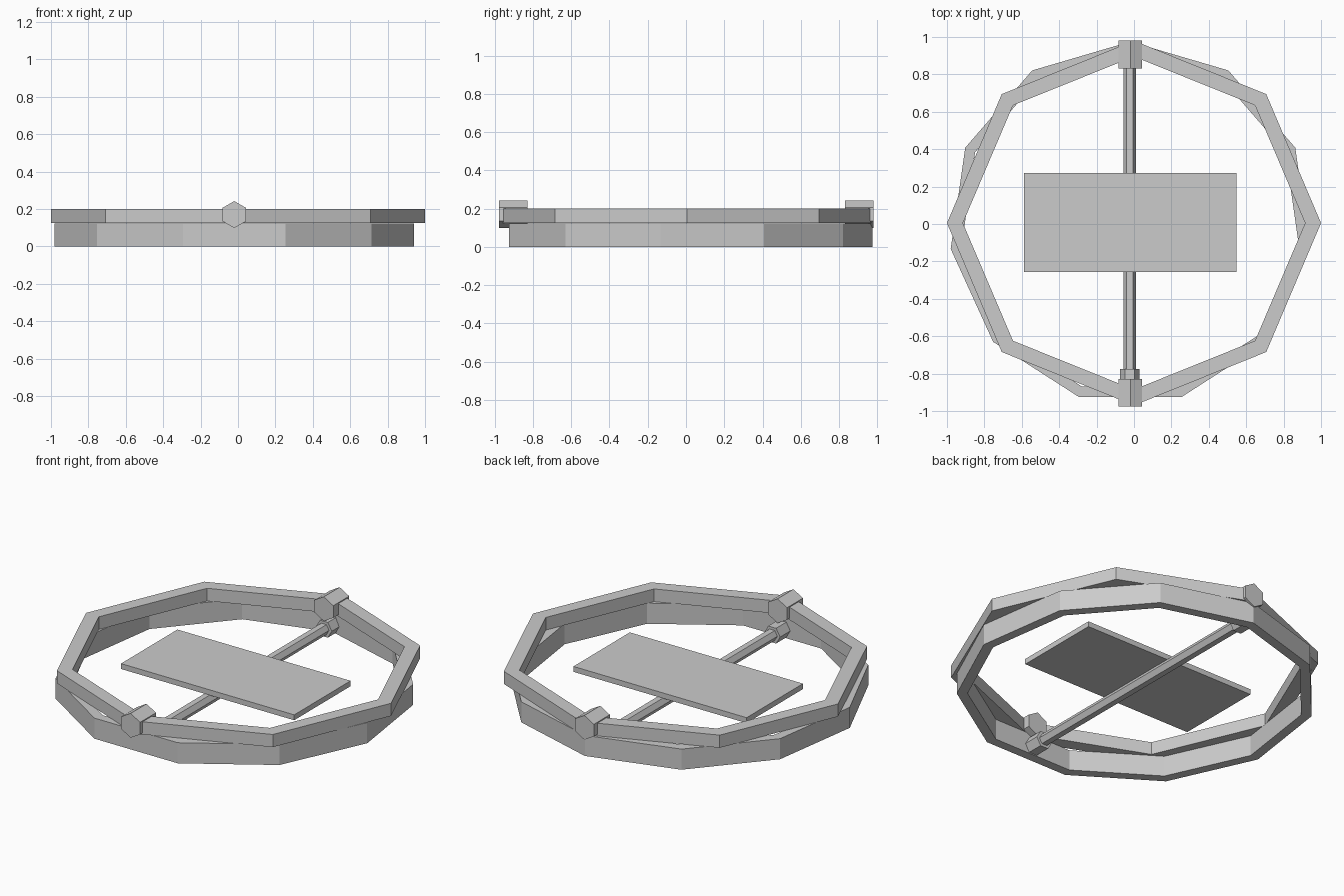
import bpy, bmesh, math
from mathutils import Matrix

if "Cube" in bpy.data.objects:
    bpy.data.objects.remove(bpy.data.objects["Cube"])


def finish(name, bm):
    bmesh.ops.recalc_face_normals(bm, faces=bm.faces)
    me = bpy.data.meshes.new(name)
    bm.to_mesh(me)
    bm.free()
    ob = bpy.data.objects.new(name, me)
    bpy.context.collection.objects.link(ob)
    return ob


def ring(name, sides, start, centre, outer, inner, z0, z1):
    """Faceted band with a rectangular cross-section; outer/inner are (rx, ry)."""
    bm = bmesh.new()
    loops = []
    for i in range(sides):
        a = start + i * 2 * math.pi / sides
        section = [(outer, z0), (outer, z1), (inner, z1), (inner, z0)]
        loops.append([bm.verts.new((centre[0] + r[0] * math.cos(a),
                                    centre[1] + r[1] * math.sin(a), z))
                      for r, z in section])
    for i in range(sides):
        a, b = loops[i], loops[(i + 1) % sides]
        for k in range(4):
            n = (k + 1) % 4
            bm.faces.new((a[k], b[k], b[n], a[n]))
    return finish(name, bm)


def hex_bar(name, x, z, r, y0, y1, point_up):
    """Hexagonal prism running along y."""
    bm = bmesh.new()
    off = math.pi / 2 if point_up else 0
    ends = [[bm.verts.new((x + r * math.cos(off + i * math.pi / 3), y,
                           z + r * math.sin(off + i * math.pi / 3)))
             for i in range(6)] for y in (y0, y1)]
    for e in ends:
        bm.faces.new(e)
    for i in range(6):
        n = (i + 1) % 6
        bm.faces.new((ends[0][i], ends[0][n], ends[1][n], ends[1][i]))
    return finish(name, bm)


# Lower eleven-sided band and upper eight-sided band
ring("lower_ring", 11, math.pi / 2, (-0.02, 0.005), (0.97, 0.97), (0.912, 0.912), 0, 0.122)
ring("upper_ring", 8, 0, (0, 0.005), (1.0, 0.975), (0.915, 0.89), 0.125, 0.2)

# Pivot hubs on the upper ring
hex_bar("front_hub", -0.02, 0.17, 0.072, -0.977, -0.828, True)
hex_bar("back_hub", -0.02, 0.17, 0.072, 0.831, 0.98, True)

# Cross rod with end collars joining the lower ring
hex_bar("cross_rod", -0.022, 0.05, 0.034, -0.85, 0.9, False)
hex_bar("front_collar", -0.022, 0.05, 0.052, -0.88, -0.775, False)
hex_bar("back_collar", -0.022, 0.05, 0.052, 0.835, 0.92, False)

# Flat plate resting on the rod
bm = bmesh.new()
bmesh.ops.create_cube(bm, size=1, matrix=Matrix.Translation((-0.02, 0.008, 0.094))
                      @ Matrix.Diagonal((1.135, 0.528, 0.032, 1)))
finish("plate", bm)
